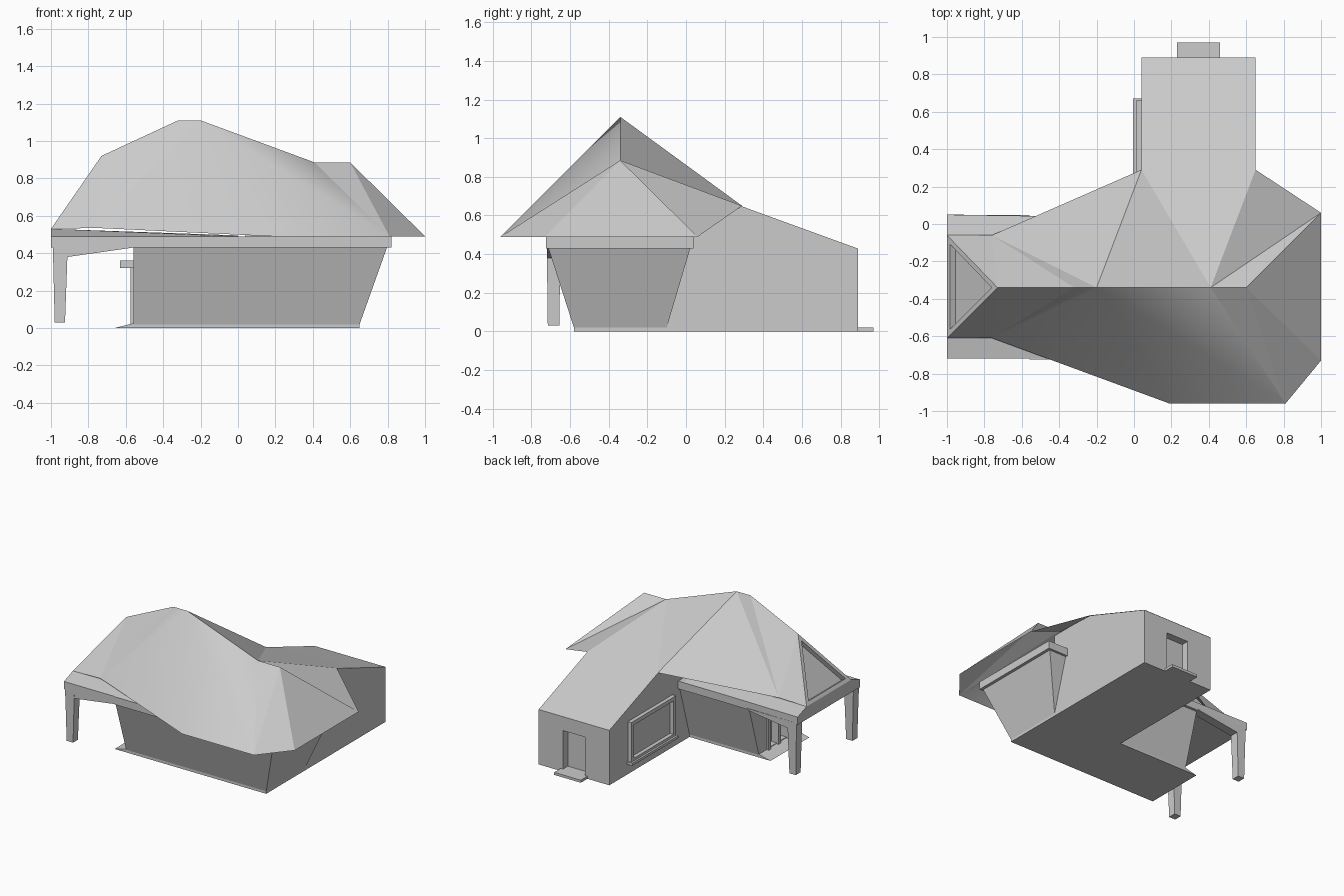
import bpy, bmesh

if "Cube" in bpy.data.objects:
    bpy.data.objects.remove(bpy.data.objects["Cube"])

def make(name, verts, faces):
    me = bpy.data.meshes.new(name)
    me.from_pydata(verts, [], faces)
    bm = bmesh.new(); bm.from_mesh(me)
    bmesh.ops.recalc_face_normals(bm, faces=bm.faces)
    bm.to_mesh(me); bm.free()
    ob = bpy.data.objects.new(name, me)
    bpy.context.collection.objects.link(ob)
    return ob

def loft(name, low, high):
    """Closed solid between two matching loops."""
    n = len(low)
    faces = [list(range(n)), list(range(n, 2 * n))]
    faces += [[i, (i + 1) % n, n + (i + 1) % n, n + i] for i in range(n)]
    return make(name, low + high, faces)

def block(name, x0, x1, y0, y1, z0, z1, top=None):
    a, b, c, d = top or (x0, x1, y0, y1)
    return loft(name, [(x0, y0, z0), (x1, y0, z0), (x1, y1, z0), (x0, y1, z0)],
                [(a, c, z1), (b, c, z1), (b, d, z1), (a, d, z1)])

def prism_x(name, yz, x0, x1):
    return loft(name, [(x0, y, z) for y, z in yz], [(x1, y, z) for y, z in yz])

def prism_y(name, xz, y0, y1):
    return loft(name, [(x, y0, z) for x, z in xz], [(x, y1, z) for x, z in xz])

def cut(ob, *box):
    c = block(ob.name + "_cutter", *box)
    c.hide_render = True
    c.hide_viewport = True
    m = ob.modifiers.new("recess", 'BOOLEAN')
    m.object, m.operation, m.solver = c, 'DIFFERENCE', 'EXACT'

CY = -0.335   # centre line of the main room and porch

# Floor slab with bevelled doorstep, and a low plinth
prism_y("floor_slab", [(-.66, 0), (.65, 0), (.65, .025), (-.56, .025)], -.58, -.10)

# Main room with outward leaning walls, and its fascia band
room = block("main_room", -.56, .65, -.58, -.10, .02, .44, (-.56, .80, -.715, .025))
cut(room, -.6, -.51, CY - .12, CY + .12, .03, .32)
block("fascia", -.56, .82, -.725, .04, .43, .49)

# Rear wing with recessed door and step
wing = prism_x("rear_wing", [(-.1, 0), (.889, 0), (.889, .429), (.29, .647),
                             (.1, .655), (-.1, .655)], .04, .65)
cut(wing, .25, .44, .83, .95, .02, .32)
block("rear_step", .23, .46, .88, .97, 0, .02)

# Side window frame on the wing
for i, (y0, y1, z0, z1) in enumerate([(.11, .66, .09, .12), (.11, .66, .38, .41),
                                      (.11, .14, .12, .38), (.63, .66, .12, .38)]):
    block(f"window_frame_{i}", .01, .045, y0, y1, z0, z1)
block("window_sill", -.005, .045, .10, .67, .08, .10)

# Porch door surround and canopy
block("door_canopy", -.63, -.55, CY - .15, CY + .15, .32, .36)
for i, y in enumerate((CY - .12, CY, CY + .12)):
    block(f"door_jamb_{i}", -.575, -.515, y - .015, y + .015, .02, .32)

# Porch ceiling and edge beam, its top sinking under the main roof
def beam_section(x, y0, y1, top):
    return [(x, y0, .43), (x, y1, .43), (x, y1, .49), (x, y1 - .11, top),
            (x, y0 + .11, top), (x, y0, .49)]
loft("porch_beam", beam_section(-1, -.72, .05, .53), beam_section(0, -.72, .035, .495))

# Mirrored porch posts and braces
for s, side in ((-1, "front"), (1, "back")):
    y = CY + s * .35
    block(f"{side}_post", -.98, -.925, y - .03, y + .03, .03, .44,
          (-.99, -.91, y - .035, y + .035))
    prism_y(f"{side}_brace", [(-.99, .44), (-.99, .38), (-.91, .38), (-.56, .43), (-.56, .44)],
            y - .034, y + .034)

# Roof shell
R = {
    'ridge_l': (-.32, -.34, 1.11), 'ridge_r': (-.20, -.34, 1.11),
    'low_l': (.41, -.34, .885), 'low_r': (.60, -.34, .885),
    'porch': (-.73, -.34, .92),
    'p_f': (-1, -.61, .53), 'p_b': (-1, -.06, .53),
    'v_f': (-.76, -.61, .535), 'v_b': (-.76, -.06, .535),
    'f_l': (.19, -.96, .49), 'f_r': (.81, -.96, .49),
    'e_f': (1, -.73, .49), 'e_b': (1, .06, .49),
    'w_l': (.04, .29, .65), 'w_r': (.65, .29, .65),
    'b_l': (.04, .89, .43), 'b_r': (.65, .89, .43),
}
keys = list(R)
flat = ["p_f porch p_b", "p_f v_f porch", "porch v_f ridge_l",
        "p_b porch v_b", "porch ridge_l v_b",
        "v_b ridge_l ridge_r", "v_b ridge_r w_l",
        "low_l f_r low_r", "low_r f_r e_f", "low_r e_f e_b",
        "low_l low_r e_b", "low_l e_b w_r", "ridge_r low_l w_l"]
soft = ["v_f f_l ridge_r", "v_f ridge_r ridge_l",
        "ridge_r f_l f_r", "ridge_r f_r low_l",
        "low_l w_r w_l", "w_l w_r b_r b_l"]
roof = make("roof", list(R.values()), [[keys.index(k) for k in f.split()] for f in flat + soft])

# Triangular gable window sunk into the porch end of the roof; soft main slopes
bm = bmesh.new(); bm.from_mesh(roof.data)
bm.faces.ensure_lookup_table()
if sum(f.normal.z for f in bm.faces) < 0:
    bmesh.ops.reverse_faces(bm, faces=bm.faces)
for f in bm.faces[len(flat):]:
    f.smooth = True
gable = bm.faces[0]
bmesh.ops.inset_individual(bm, faces=[gable], thickness=.055)
bmesh.ops.inset_individual(bm, faces=[gable], thickness=.004, depth=-.035)
bm.to_mesh(roof.data); bm.free()
